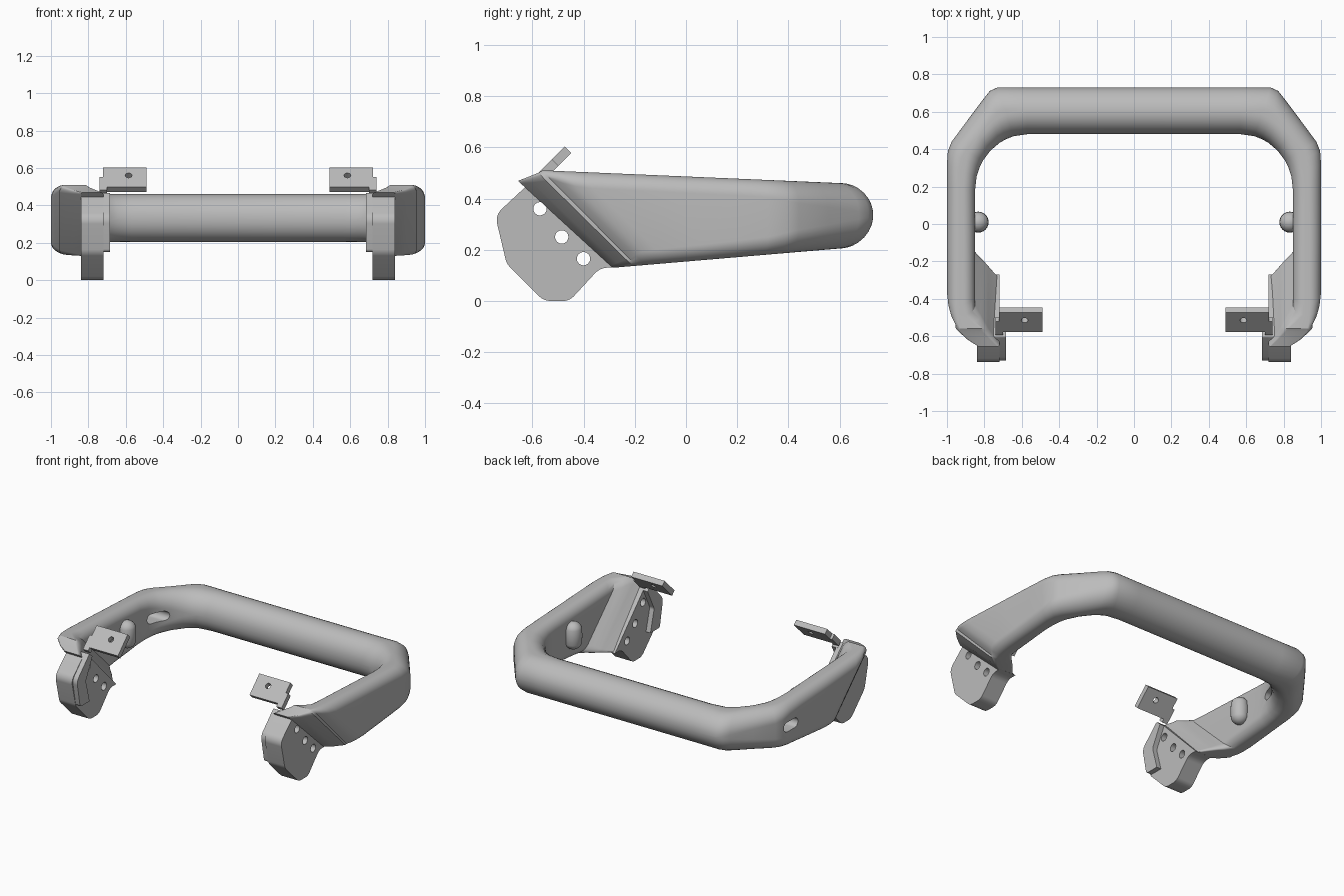
import bpy, bmesh, math
from mathutils import Vector, Matrix

if "Cube" in bpy.data.objects:
    bpy.data.objects.remove(bpy.data.objects["Cube"])

grey = bpy.data.materials.new("plain_grey")
grey.use_nodes = True
grey.diffuse_color = (0.5, 0.5, 0.5, 1)
grey.node_tree.nodes["Principled BSDF"].inputs["Base Color"].default_value = (0.5, 0.5, 0.5, 1)


def finish(name, bm):
    """Turn a bmesh into a shaded object."""
    bmesh.ops.recalc_face_normals(bm, faces=bm.faces[:])
    mesh = bpy.data.meshes.new(name)
    bm.to_mesh(mesh)
    bm.free()
    mesh.materials.append(grey)
    ob = bpy.data.objects.new(name, mesh)
    bpy.context.collection.objects.link(ob)
    return ob


def smooth(ob):
    bpy.ops.object.select_all(action='DESELECT')
    ob.select_set(True)
    bpy.context.view_layer.objects.active = ob
    bpy.ops.object.shade_smooth_by_angle(angle=math.radians(28))


def cut(ob, cutter):
    mod = ob.modifiers.new("cut", 'BOOLEAN')
    mod.operation = 'DIFFERENCE'
    mod.solver = 'EXACT'
    mod.object = cutter
    bpy.context.view_layer.objects.active = ob
    bpy.ops.object.modifier_apply(modifier=mod.name)
    bpy.data.objects.remove(cutter)


def fillet(poly, radius, steps=8):
    """Round every corner of a closed outline that has a radius."""
    out = []
    for i, p in enumerate(poly):
        r = radius[i]
        p, a, b = Vector(p), Vector(poly[i - 1]), Vector(poly[(i + 1) % len(poly)])
        if r == 0:
            out.append(p)
            continue
        u, v = (a - p).normalized(), (b - p).normalized()
        half = u.angle(v) / 2
        d = min(r / math.tan(half), 0.49 * min((a - p).length, (b - p).length))
        s, e = p + u * d, p + v * d
        centre = p + (u + v).normalized() * d / math.cos(half)
        rad = (s - centre).length
        for k in range(steps + 1):
            w = s.lerp(e, k / steps) - centre
            out.append(centre + w.normalized() * rad)
    return out


def extrude_x(name, outline, x0, x1):
    """Prism along x from an outline in (y, z)."""
    bm = bmesh.new()
    rings = [[bm.verts.new((x, p[0], p[1])) for p in outline] for x in (x0, x1)]
    n = len(outline)
    for i in range(n):
        j = (i + 1) % n
        bm.faces.new((rings[0][i], rings[0][j], rings[1][j], rings[1][i]))
    bm.faces.new(rings[0])
    bm.faces.new(rings[1])
    return finish(name, bm)


def cylinder(centre, r, length, rot):
    bm = bmesh.new()
    bmesh.ops.create_cone(bm, cap_ends=True, segments=24, radius1=r, radius2=r,
                          depth=length, matrix=Matrix.Translation(centre) @ rot)
    return finish("hole_cutter", bm)


def tilted_box(name, x0, x1, y, z, length, thick):
    bm = bmesh.new()
    m = (Matrix.Translation(((x0 + x1) / 2, y, z)) @ Matrix.Rotation(math.pi / 4, 4, 'X')
         @ Matrix.Diagonal((abs(x1 - x0), length, thick, 1)))
    bmesh.ops.create_cube(bm, size=1, matrix=m)
    return finish(name, bm)


# Handle frame: stations of outer point, inner point, corner radius, slant, top drop
def top(y):
    return 0.486 - 0.043 * y


def bottom(y):
    return 0.154 + 0.085 * y


stations = []
for c, xo, xi, r, drop in ((-.15, .84, .72, .01, .045), (-.115, .90, .747, .02, .03),
                           (-.07, .955, .781, .03, .01), (-.055, .955, .793, .03, 0),
                           (-.02, .978, .82, .045, 0), (.02, .992, .85, .055, 0),
                           (.08, 1, .85, .06, 0)):
    stations.append(((xo, c - .32), (xi, c - .32), r, 1, drop))
stations.append(((1, .0), (.85, .0), .062, .5, 0))
for deg, xo, yo, r in ((0, 1, .2, .065), (14, 1, .32, .07), (24, .995, .39, .08),
                       (32, .975, .44, .088), (45, .89, .555, .1), (58, .80, .675, .115),
                       (66, .77, .712, .12), (75, .73, .73, .125), (90, .57, .73, .13)):
    a = math.radians(deg)
    stations.append(((xo, yo), (.57 + .28 * math.cos(a), .18 + .3 * math.sin(a)), r, 0, 0))


def section(outer, inner, r, slant, drop):
    o, i = Vector(outer), Vector(inner)
    yc = (o.y + i.y) / 2
    w, h = (o - i).length, top(yc) - bottom(yc)
    r = min(r, w * 0.495, h * 0.495)
    pts = []
    for a, b in fillet([(0, 0), (w, 0), (w, h), (0, h)], [r] * 4):
        p, f = i.lerp(o, a / w), b / h
        y = p.y - slant * (f - 0.5) * 0.37
        pts.append((p.x, y, bottom(y) + f * (top(y) - drop - bottom(y))))
    return pts


half = [section(*s) for s in stations]
rings = half + [[(-x, y, z) for x, y, z in ring] for ring in reversed(half)]
bm = bmesh.new()
loops = [[bm.verts.new(p) for p in ring] for ring in rings]
for a, b in zip(loops, loops[1:]):
    for k in range(len(a)):
        j = (k + 1) % len(a)
        bm.faces.new((a[k], a[j], b[j], b[k]))
bm.faces.new(loops[0])
bm.faces.new(loops[-1])
frame = finish("handle_frame", bm)

# Oblong slot through the right arm only
slot = [(.31 + sx * .04 + .032 * math.cos(t), .33 + .032 * math.sin(t))
        for sx, start in ((1, -90), (-1, 90))
        for t in [math.radians(start + 18 * k) for k in range(11)]]
cut(frame, extrude_x("slot_cutter", slot, -1.1, -.7))
smooth(frame)

# Mounting ends, pads, tabs and pegs on both sides
plate = fillet([(-.60, .47), (-.745, .335), (-.70, .145), (-.555, 0), (-.455, 0),
                (-.335, .13), (-.27, .13)], [.01, .06, .07, .07, .06, .07, 0])
pad = fillet([(-.60, .47), (-.735, .335), (-.70, .15), (-.60, .15), (-.64, .30), (-.57, .44)],
             [.01, .06, .02, 0, .03, 0])
turn_x = Matrix.Rotation(math.pi / 2, 4, 'Y')
turn_tab = Matrix.Rotation(math.pi / 4, 4, 'X')
for side, s in (("left", 1), ("right", -1)):
    mount = extrude_x(side + "_mounting_plate", plate, s * .718, s * .84)
    for y, z in ((-.57, .36), (-.485, .25), (-.40, .165)):
        cut(mount, cylinder((s * .78, y, z), .026, .4, turn_x))
    smooth(mount)
    smooth(extrude_x(side + "_mount_pad", pad, s * .685, s * .73))

    tab = tilted_box(side + "_tab", s * .49, s * .722, -.5125, .5375, .148, .036)
    cut(tab, cylinder((s * .585, -.503, .548), .018, .2, turn_tab))
    tilted_box(side + "_tab_neck", s * .70, s * .74, -.545, .505, .10, .036)

    # Upright capsule peg on the inner face of the arm
    bm = bmesh.new()
    bmesh.ops.create_uvsphere(bm, u_segments=24, v_segments=12, radius=.056)
    for v in bm.verts:
        if abs(v.co.z) < 1e-5:
            continue
        v.co.z += math.copysign(.035, v.co.z)
    bmesh.ops.translate(bm, verts=bm.verts[:], vec=(s * .833, .01, .33))
    smooth(finish(side + "_peg", bm))
